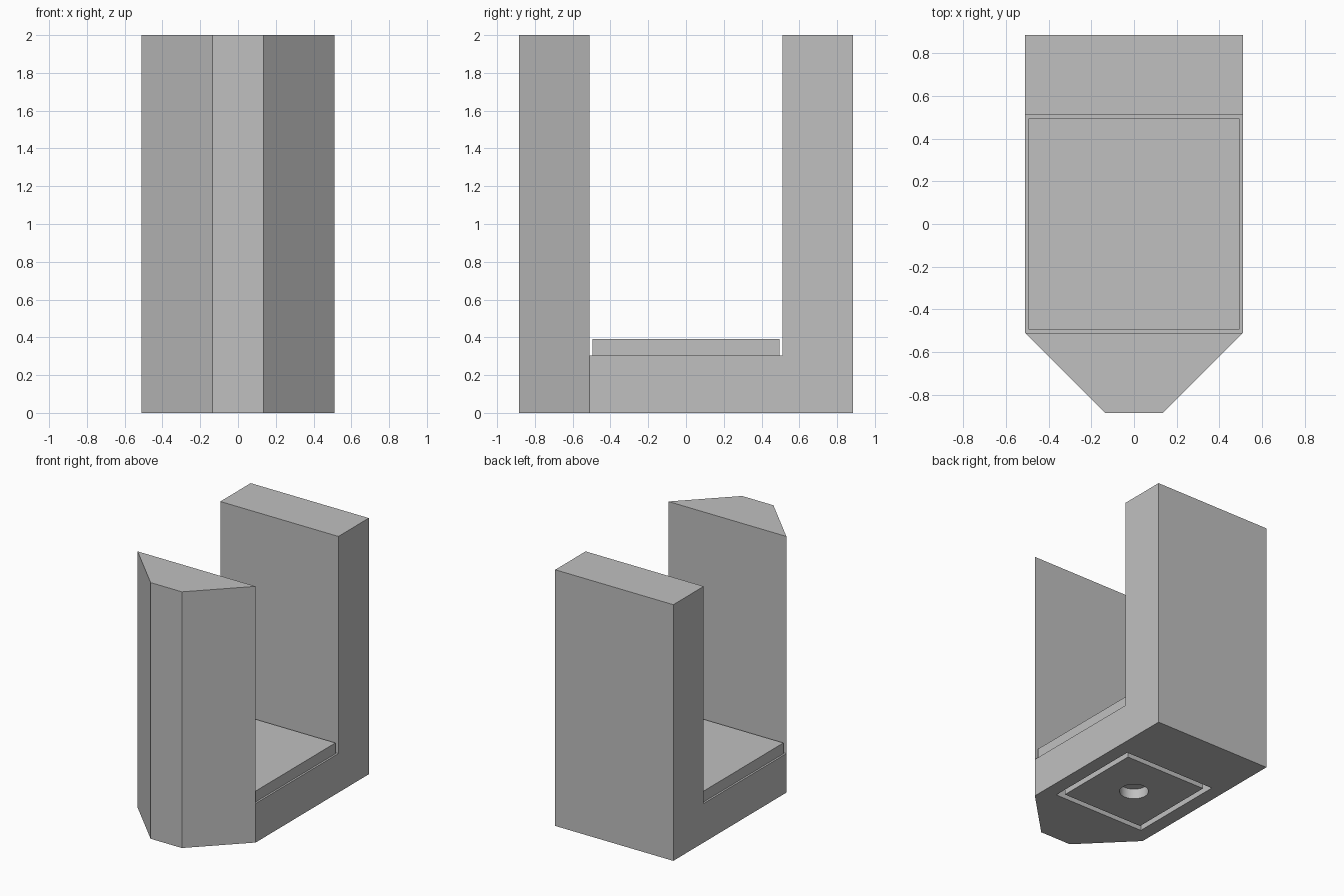
import bpy
import bmesh
from math import cos, sin, tau

if "Cube" in bpy.data.objects:
    bpy.data.objects.remove(bpy.data.objects["Cube"], do_unlink=True)

grey = bpy.data.materials.new("light grey")
grey.use_nodes = True
colour = (0.53, 0.53, 0.53, 1)
grey.diffuse_color = colour
grey.node_tree.nodes["Principled BSDF"].inputs["Base Color"].default_value = colour


def prism(name, outline, bottom, top):
    """Extrude a plan outline between two heights."""
    bm = bmesh.new()
    face = bm.faces.new([bm.verts.new((x, y, bottom)) for x, y in outline])
    new = bmesh.ops.extrude_face_region(bm, geom=[face])["geom"]
    verts = [v for v in new if isinstance(v, bmesh.types.BMVert)]
    bmesh.ops.translate(bm, verts=verts, vec=(0, 0, top - bottom))
    bmesh.ops.recalc_face_normals(bm, faces=bm.faces)
    mesh = bpy.data.meshes.new(name)
    bm.to_mesh(mesh)
    bm.free()
    mesh.materials.append(grey)
    obj = bpy.data.objects.new(name, mesh)
    bpy.context.collection.objects.link(obj)
    return obj


def rect(half_x, half_y):
    return [(-half_x, -half_y), (half_x, -half_y), (half_x, half_y), (-half_x, half_y)]


def cut(target, cutter):
    """Subtract the cutter, then discard it."""
    mod = target.modifiers.new("cut", "BOOLEAN")
    mod.operation = "DIFFERENCE"
    mod.solver = "EXACT"
    mod.object = cutter
    bpy.context.view_layer.objects.active = target
    bpy.ops.object.modifier_apply(modifier=mod.name)
    bpy.data.objects.remove(cutter, do_unlink=True)


half, nose, depth = 0.51, 0.135, 0.885
floor, recess = 0.305, 0.08

# Body: a block with a bevelled front, opened between two uprights
plan = [(-nose, -depth), (nose, -depth), (half, -half),
        (half, depth), (-half, depth), (-half, -half)]
body = prism("body", plan, 0, 2)
cut(body, prism("opening_cutter", rect(1, half), floor, 3))

# Square recess under the base
cut(body, prism("recess_cutter", rect(0.4, 0.4), -1, recess))

# Pad inside the recess, leaving a groove around it and a round central hole
pad = prism("underside_pad", rect(0.355, 0.355), 0, recess)
sides = 32
circle = [(0.105 * cos(tau * i / sides), 0.105 * sin(tau * i / sides)) for i in range(sides)]
cut(pad, prism("hole_cutter", circle, -1, 1))
bpy.ops.object.select_all(action="DESELECT")
pad.select_set(True)
bpy.context.view_layer.objects.active = pad
bpy.ops.object.shade_smooth_by_angle()

# Raised plate on the floor between the uprights
prism("floor_plate", rect(0.495, 0.495), floor, 0.39)
